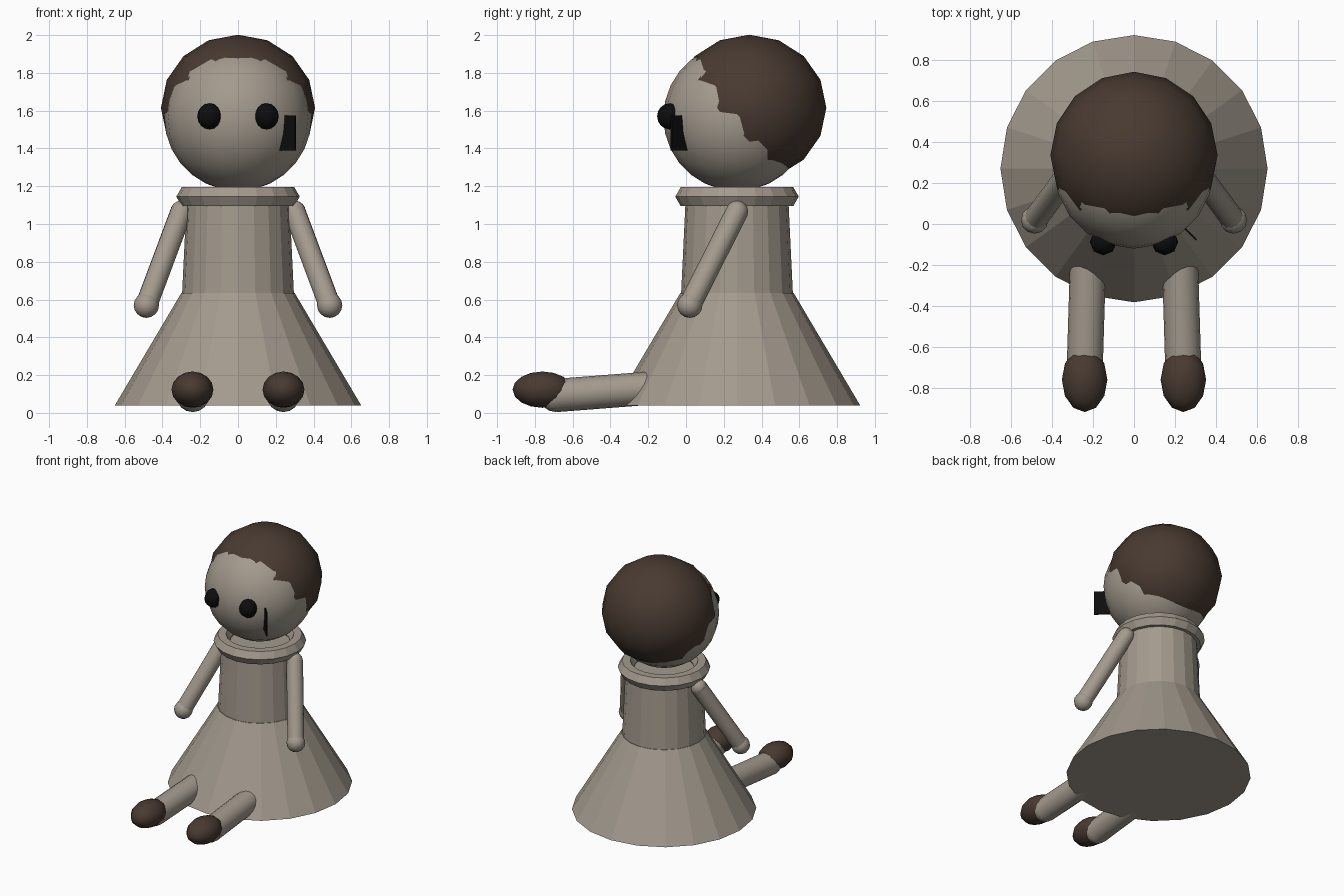
import bpy
import math
from mathutils import Vector

if "Cube" in bpy.data.objects:
    bpy.data.objects.remove(bpy.data.objects["Cube"], do_unlink=True)


def make_material(name, rgb):
    mat = bpy.data.materials.new(name)
    mat.use_nodes = True
    mat.diffuse_color = (*rgb, 1)
    mat.node_tree.nodes["Principled BSDF"].inputs["Base Color"].default_value = (*rgb, 1)
    return mat


CLOTH = make_material("warm_grey_cloth", (0.37, 0.325, 0.27))
BROWN = make_material("dark_brown", (0.065, 0.042, 0.03))
BLACK = make_material("black", (0.004, 0.004, 0.004))
CENTRE_Y = 0.27


def finish(name, mat, smooth=False):
    obj = bpy.context.object
    obj.name = name
    obj.data.name = name
    obj.data.materials.append(mat)
    if smooth:
        bpy.ops.object.shade_smooth_by_angle(angle=math.radians(60))
    return obj


def ball(name, centre, size, mat, segments=16, rings=8):
    bpy.ops.mesh.primitive_uv_sphere_add(segments=segments, ring_count=rings, radius=1, location=centre)
    bpy.context.object.scale = size
    bpy.ops.object.transform_apply(location=False, rotation=False)
    return finish(name, mat, True)


def frustum(name, low, high, r_low, r_high):
    bpy.ops.mesh.primitive_cone_add(vertices=20, radius1=r_low, radius2=r_high, depth=high - low,
                                    location=(0, CENTRE_Y, (low + high) / 2),
                                    rotation=(0, 0, math.radians(90)))
    return finish(name, CLOTH)


def limb(name, start, end, radius, sides=16):
    a, b = Vector(start), Vector(end)
    bpy.ops.mesh.primitive_cylinder_add(vertices=sides, radius=radius, depth=(b - a).length,
                                        location=(a + b) / 2)
    bpy.context.object.rotation_euler = (b - a).to_track_quat('Z', 'Y').to_euler()
    return finish(name, CLOTH, True)


# Dress: skirt, bodice and faceted collar
frustum("skirt", 0.04, 0.635, 0.652, 0.30)
frustum("bodice", 0.63, 1.13, 0.296, 0.272)
bpy.ops.mesh.primitive_torus_add(major_segments=20, minor_segments=6, major_radius=0.269,
                                 minor_radius=0.058, location=(0, CENTRE_Y, 1.145))
finish("collar", CLOTH)

# Head with a larger offset ball of hair
ball("head", (0, CENTRE_Y, 1.565), (0.39, 0.39, 0.39), CLOTH, 20, 14)
ball("hair", (0, 0.335, 1.615), (0.408, 0.408, 0.387), BROWN)

# Paired parts
for side, s in (("left", 1), ("right", -1)):
    ball(side + "_eye", (s * 0.15, -0.087, 1.57), (0.066, 0.066, 0.069), BLACK, 8, 8)

    shoulder = (s * 0.30, 0.27, 1.065)
    hand = (s * 0.485, 0.02, 0.57)
    limb(side + "_arm", shoulder, hand, 0.059, 12)
    ball(side + "_shoulder", shoulder, (0.059,) * 3, CLOTH, 12)
    ball(side + "_hand", hand, (0.067,) * 3, CLOTH, 12)

    toe = (s * 0.24, -0.69, 0.092)
    limb(side + "_leg", (s * 0.222, -0.1, 0.138), toe, 0.088)
    ball(side + "_leg_end", toe, (0.087,) * 3, CLOTH)
    ball(side + "_shoe", (s * 0.241, -0.76, 0.123), (0.111, 0.158, 0.096), BROWN, 12, 8)

# Thin upright plate standing out from the left cheek
bpy.ops.mesh.primitive_cube_add(size=1, location=(0.264, -0.037, 1.482),
                                rotation=(0, 0, math.radians(-45)))
bpy.context.object.scale = (0.115, 0.009, 0.185)
bpy.ops.object.transform_apply(location=False, rotation=False)
finish("cheek_plate", BLACK)
